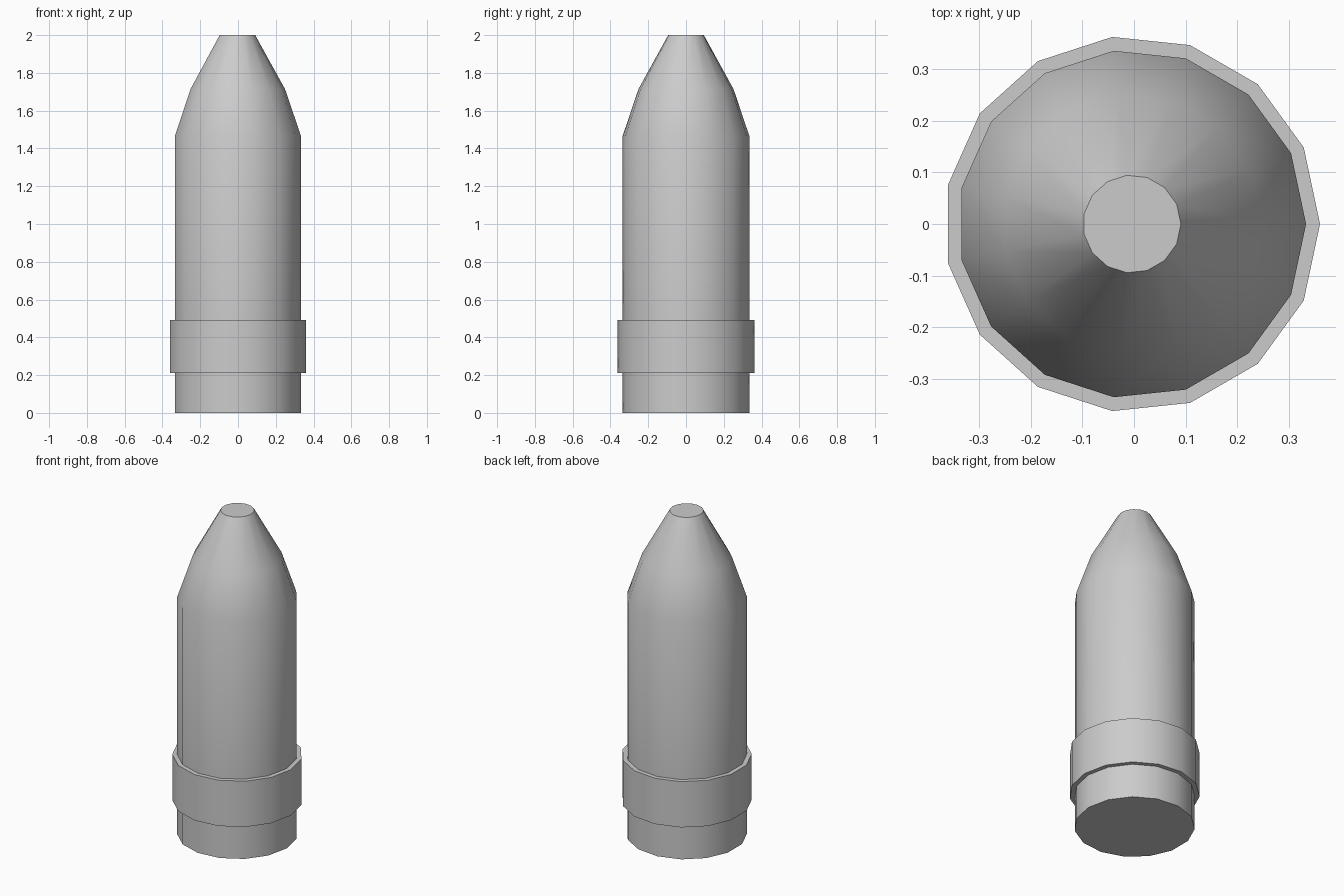
import bpy
import bmesh
from math import cos, sin, tau, radians

if "Cube" in bpy.data.objects:
    bpy.data.objects.remove(bpy.data.objects["Cube"])

SIDES = 15
CX = -0.004  # odd side count: axis shifted so the bounds are centred


def lathe(name, profile):
    """Revolve (radius, z) points around z, capped at both ends."""
    bm = bmesh.new()
    rings = [[bm.verts.new((CX + r * cos(tau * i / SIDES), r * sin(tau * i / SIDES), z))
              for i in range(SIDES)] for r, z in profile]
    for a, b in zip(rings, rings[1:]):
        for i in range(SIDES):
            j = (i + 1) % SIDES
            bm.faces.new((a[i], a[j], b[j], b[i]))
    bm.faces.new(rings[0][::-1])
    bm.faces.new(rings[-1])
    mesh = bpy.data.meshes.new(name)
    bm.to_mesh(mesh)
    bm.free()
    obj = bpy.data.objects.new(name, mesh)
    bpy.context.collection.objects.link(obj)
    bpy.ops.object.select_all(action='DESELECT')
    obj.select_set(True)
    bpy.context.view_layer.objects.active = obj
    bpy.ops.object.shade_smooth_by_angle(angle=radians(35))
    return obj


# Shell: base, raised band, straight body, tapered nose with flat tip
BODY, BAND = 0.338, 0.365
lathe("shell_body", [
    (BODY, 0.0), (BODY, 0.21),
    (BAND, 0.21), (BAND, 0.493),
    (BODY, 0.493), (BODY, 1.464),
    (0.253, 1.714), (0.095, 2.0),
])
